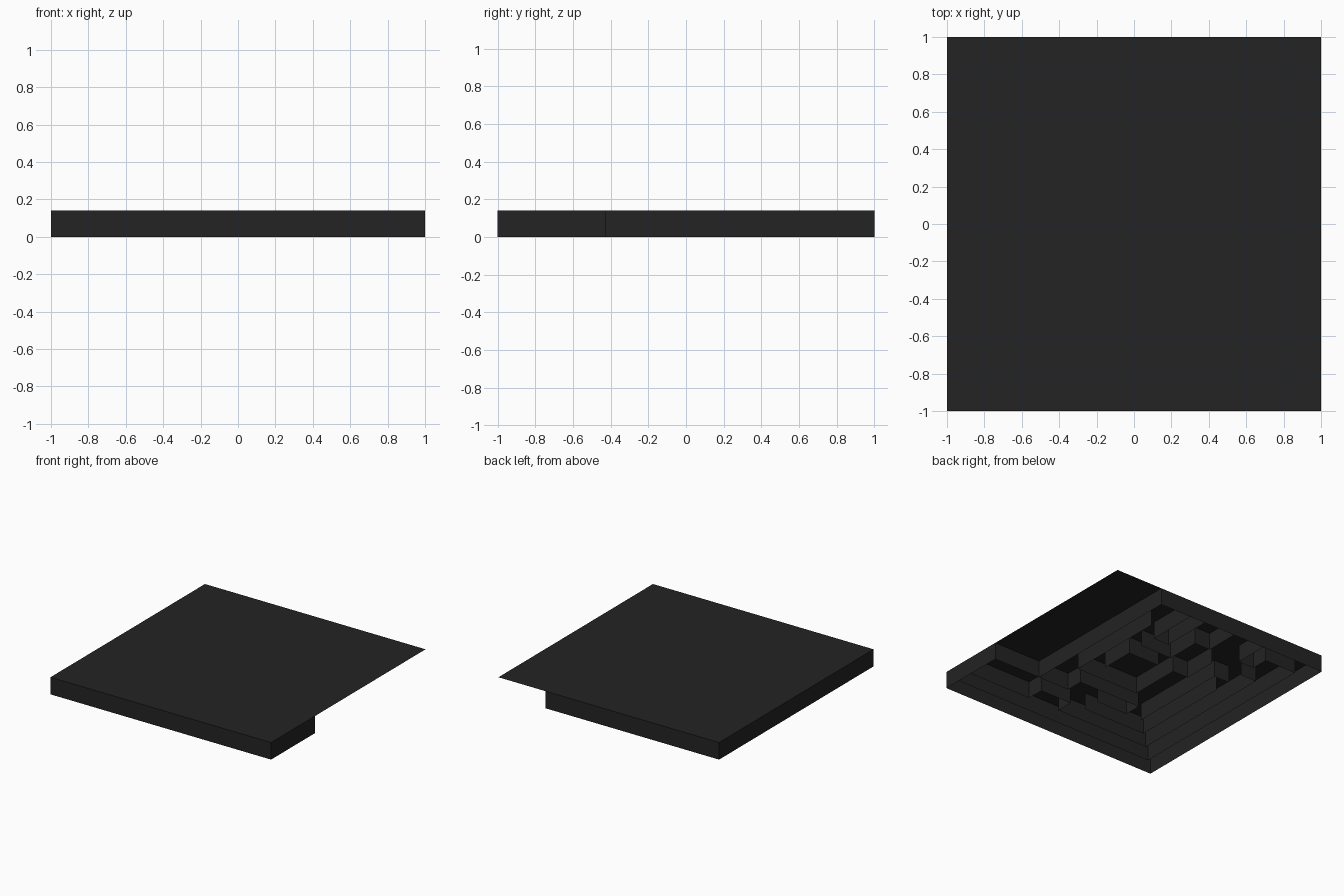
import bpy, bmesh

if "Cube" in bpy.data.objects:
    bpy.data.objects.remove(bpy.data.objects["Cube"])

N = 14           # cells along each side
H = 0.14         # wall height
C = 2.0 / N      # cell size

mat = bpy.data.materials.new("charcoal")
mat.diffuse_color = (0.017, 0.017, 0.017, 1)
mat.use_nodes = True
mat.node_tree.nodes["Principled BSDF"].inputs["Base Color"].default_value = mat.diffuse_color


def pos(k):
    return -1 + k * C


def make_object(name, quads):
    bm = bmesh.new()
    for q in quads:
        bm.faces.new([bm.verts.new(p) for p in q])
    bmesh.ops.remove_doubles(bm, verts=bm.verts, dist=1e-5)
    me = bpy.data.meshes.new(name)
    bm.to_mesh(me)
    bm.free()
    me.materials.append(mat)
    ob = bpy.data.objects.new(name, me)
    bpy.context.collection.objects.link(ob)
    return ob


def path_walls(points):
    """Upright sheet walls along a path of grid corners."""
    out = []
    for (a, b), (c, d) in zip(points, points[1:]):
        x0, y0, x1, y1 = pos(a), pos(b), pos(c), pos(d)
        out.append([(x0, y0, 0), (x1, y1, 0), (x1, y1, H), (x0, y0, H)])
    return out


# thin roof sheet over the whole maze
make_object("roof_sheet", [[(-1, -1, H), (1, -1, H), (1, 1, H), (-1, 1, H)]])

# outer wall, open at the empty back right corner
make_object("outer_wall", path_walls(
    [(11, 14), (0, 14), (0, 0), (14, 0), (14, 4), (11, 4), (11, 14)]))

# inner maze walls, open underneath
inner = [
    [(14, 1), (1, 1), (1, 13), (3, 13), (3, 12), (4, 12), (4, 14)],
    [(14, 2), (10, 2), (10, 3), (8, 3), (8, 2), (2, 2), (2, 11), (3, 11)],
    [(11, 4), (9, 4), (9, 5), (5, 5), (5, 4), (7, 4)],
    [(10, 6), (6, 6), (6, 9), (5, 9), (5, 11)],
    [(10, 6), (10, 12)],
    [(3, 3), (7, 3)],
    [(3, 3), (3, 9)],
    [(4, 4), (4, 10), (3, 10)],
    [(6, 14), (6, 12), (7, 12), (7, 10), (9, 10)],
    [(8, 14), (8, 11), (9, 11), (9, 14)],
    [(9, 7), (9, 9), (7, 9)],
]
quads = []
for p in inner:
    quads += path_walls(p)
make_object("inner_walls", quads)
